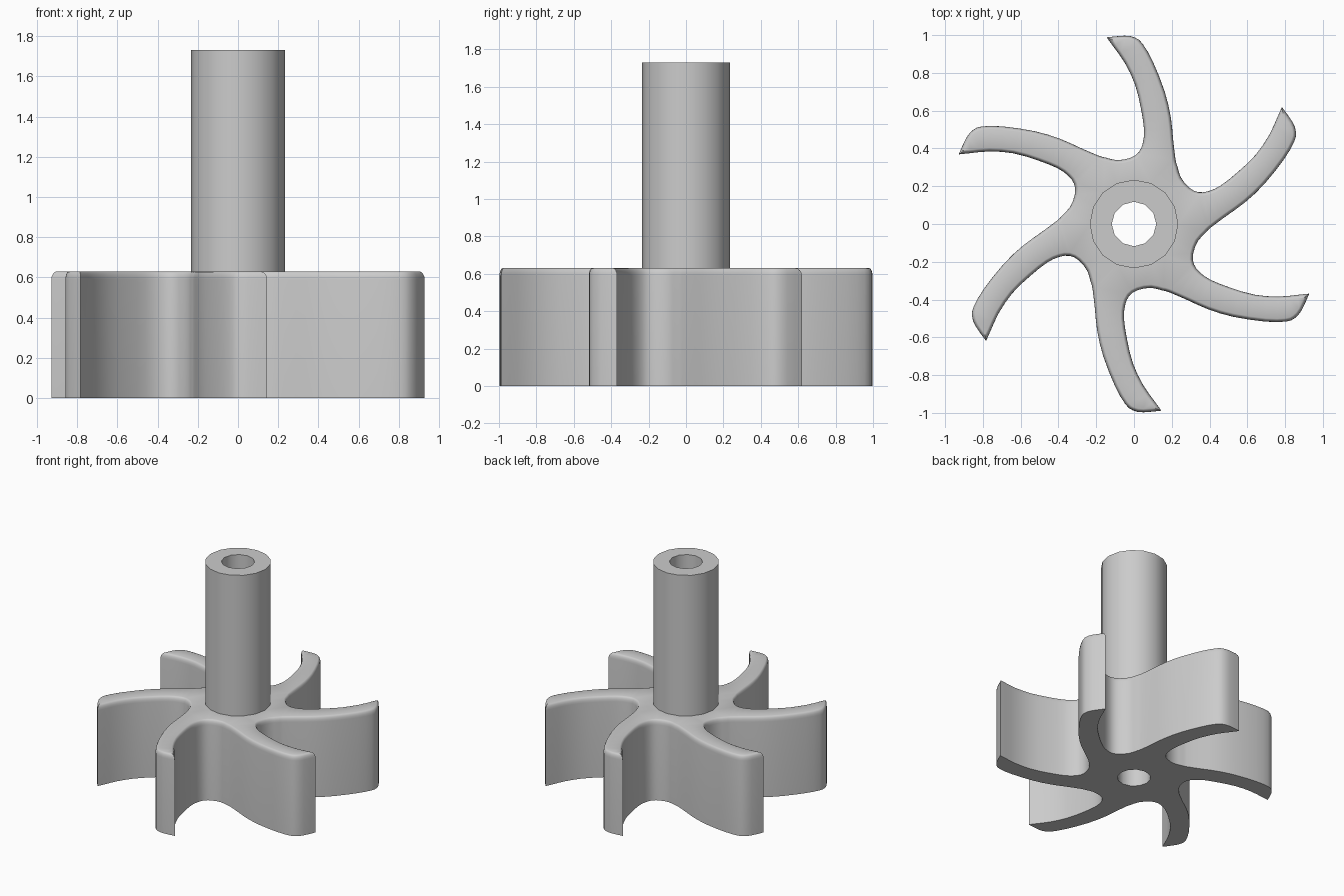
import bpy, bmesh, math
from mathutils import Vector, Matrix

if "Cube" in bpy.data.objects:
    bpy.data.objects.remove(bpy.data.objects["Cube"], do_unlink=True)

BLADES = 6
HUB_TOP, SHAFT_TOP = 0.63, 1.73
SHAFT_R, BORE_R = 0.234, 0.118
FILLET_IN, FILLET_DOWN = 0.018, 0.04

grey = bpy.data.materials.new("plain grey")
grey.use_nodes = True
grey.diffuse_color = (0.6, 0.6, 0.6, 1)
grey.node_tree.nodes["Principled BSDF"].inputs["Base Color"].default_value = (0.6, 0.6, 0.6, 1)

# One swept blade, counterclockwise: convex side, tip, hollow side, valley
BLADE = [(0.22, 0.34), (0.207, 0.45), (0.195, 0.565), (0.163, 0.70), (0.10, 0.86),
         (0.045, 0.955), (0.005, 0.987), (-0.05, 0.997), (-0.145, 0.988),
         (-0.11, 0.94), (-0.05, 0.855), (0.005, 0.74), (0.037, 0.61), (0.053, 0.50),
         (0.047, 0.43), (0.025, 0.38), (-0.02, 0.35), (-0.09, 0.338), (-0.15, 0.352)]
TIP = 8


def blade_outline():
    """Closed smooth outline of all blades, with a sharp corner at every tip."""
    n = len(BLADE)
    pts = [Matrix.Rotation(math.tau * k / BLADES, 2) @ Vector(p)
           for k in range(BLADES) for p in BLADE]
    out = []
    for i in range(len(pts)):
        a, b = pts[i], pts[(i + 1) % len(pts)]
        before = a if i % n == TIP else pts[i - 1]
        after = b if (i + 1) % n == TIP else pts[(i + 2) % len(pts)]
        mid = (a + b) * 0.5625 - (before + after) * 0.0625
        out += [a, mid]
    return out


def inset(pts, d):
    """Move a closed outline inwards by d with mitred corners."""
    out = []
    for i, p in enumerate(pts):
        u = (p - pts[i - 1]).normalized()
        v = (pts[(i + 1) % len(pts)] - p).normalized()
        nu, nv = Vector((-u.y, u.x)), Vector((-v.y, v.x))
        out.append(p + (nu + nv) * (d / max(1 + nu.dot(nv), 0.4)))
    return out


def circle(r, sides):
    return [Vector((r * math.cos(math.tau * i / sides), r * math.sin(math.tau * i / sides)))
            for i in range(sides)]


def ring(bm, pts, z):
    return [bm.verts.new((p.x, p.y, z)) for p in pts]


def wall(bm, low, high):
    n = len(low)
    for i in range(n):
        j = (i + 1) % n
        bm.faces.new((low[i], low[j], high[j], high[i]))


def cap(bm, outer, hole, up):
    """Fill the flat area between an outline and a round hole."""
    edges = []
    for loop in (outer, hole):
        for i, v in enumerate(loop):
            w = loop[i - 1]
            edges.append(bm.edges.get((v, w)) or bm.edges.new((v, w)))
    bmesh.ops.triangle_fill(bm, edges=edges, use_beauty=True, normal=(0, 0, up))


def finish(bm, name):
    bmesh.ops.recalc_face_normals(bm, faces=bm.faces[:])
    mesh = bpy.data.meshes.new(name)
    bm.to_mesh(mesh)
    bm.free()
    mesh.materials.append(grey)
    obj = bpy.data.objects.new(name, mesh)
    bpy.context.collection.objects.link(obj)
    bpy.ops.object.select_all(action="DESELECT")
    obj.select_set(True)
    bpy.context.view_layer.objects.active = obj
    bpy.ops.object.shade_smooth_by_angle(angle=math.radians(35))


# Bladed rotor with a rounded top edge
bm = bmesh.new()
outline = blade_outline()
bottom = ring(bm, outline, 0)
low = bottom
for step in range(5):
    t = step / 4 * math.pi / 2
    high = ring(bm, inset(outline, FILLET_IN * (1 - math.cos(t))),
                HUB_TOP - FILLET_DOWN * (1 - math.sin(t)))
    wall(bm, low, high)
    low = high
cap(bm, low, ring(bm, circle(SHAFT_R, 16), HUB_TOP), 1)
cap(bm, bottom, ring(bm, circle(BORE_R, 12), 0), -1)
finish(bm, "bladed_rotor")

# Hollow shaft, bored through to the underside
bm = bmesh.new()
outer_top = ring(bm, circle(SHAFT_R, 16), SHAFT_TOP)
bore_top = ring(bm, circle(BORE_R, 12), SHAFT_TOP)
wall(bm, ring(bm, circle(SHAFT_R, 16), HUB_TOP), outer_top)
wall(bm, ring(bm, circle(BORE_R, 12), 0), bore_top)
cap(bm, outer_top, bore_top, 1)
finish(bm, "hollow_shaft")
